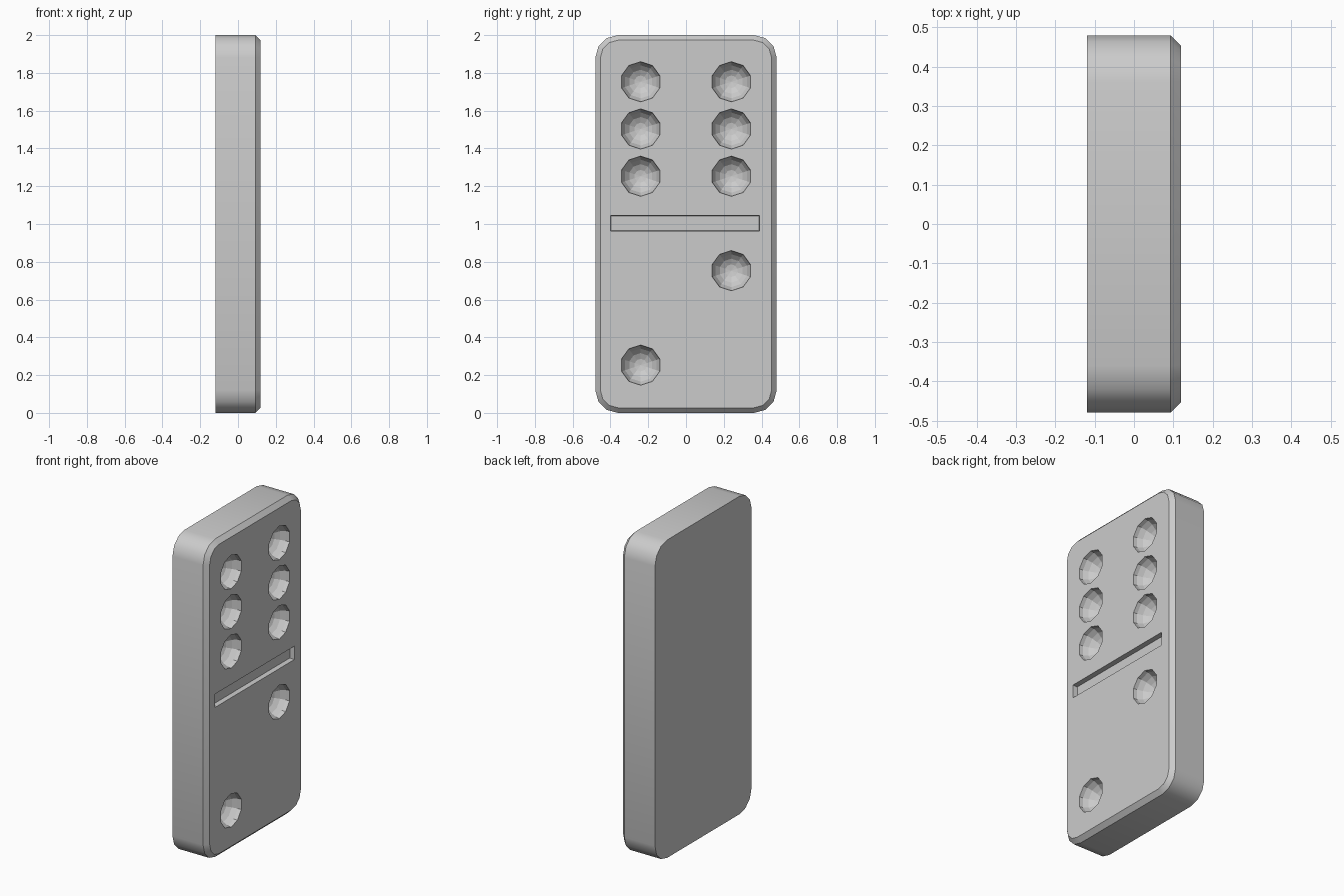
import bpy, bmesh, math
from mathutils import Matrix

if "Cube" in bpy.data.objects:
    bpy.data.objects.remove(bpy.data.objects["Cube"])

HALF_W, HEIGHT, FACE_X = 0.48, 2.0, 0.12
RADIUS, CHAMFER = 0.12, 0.027


def rounded_loop(bm, x, inset):
    """Rounded rectangle in the YZ plane, three segments per corner."""
    r = RADIUS - inset
    cy, cz = HALF_W - RADIUS, HEIGHT / 2 - RADIUS
    verts = []
    for q, (sy, sz) in enumerate([(1, 1), (-1, 1), (-1, -1), (1, -1)]):
        for i in range(4):
            a = math.radians(90 * q + 30 * i)
            verts.append(bm.verts.new((x, sy * cy + r * math.cos(a),
                                       HEIGHT / 2 + sz * cz + r * math.sin(a))))
    return verts


def finish(bm, name):
    bmesh.ops.recalc_face_normals(bm, faces=bm.faces)
    mesh = bpy.data.meshes.new(name)
    bm.to_mesh(mesh)
    bm.free()
    obj = bpy.data.objects.new(name, mesh)
    bpy.context.collection.objects.link(obj)
    return obj


# Tile body: straight wall, chamfered front rim, flat back
bm = bmesh.new()
loops = [rounded_loop(bm, -FACE_X, 0),
         rounded_loop(bm, FACE_X - CHAMFER, 0),
         rounded_loop(bm, FACE_X, CHAMFER)]
for a, b in zip(loops, loops[1:]):
    for i in range(len(a)):
        j = (i + 1) % len(a)
        bm.faces.new((a[i], a[j], b[j], b[i]))
bm.faces.new(loops[0])
bm.faces.new(loops[-1])
tile = finish(bm, "domino_tile")
bpy.context.view_layer.objects.active = tile
tile.select_set(True)
bpy.ops.object.shade_smooth_by_angle(angle=math.radians(32))

# Cutter: faceted pips for six over two
bm = bmesh.new()
pips = [(s * 0.24, z) for s in (-1, 1) for z in (1.25, 1.5, 1.75)]
pips += [(0.24, 0.75), (-0.24, 0.25)]
for y, z in pips:
    place = (Matrix.Translation((FACE_X + 0.01, y, z + 0.003))
             @ Matrix.Rotation(math.pi / 2, 4, 'X')
             @ Matrix.Rotation(math.pi / 2, 4, 'Y'))
    # pole along x, corner of the decagon along y
    place = (Matrix.Translation((FACE_X + 0.01, y, z + 0.003))
             @ Matrix(((0, 0, 1, 0), (1, 0, 0, 0), (0, 1, 0, 0), (0, 0, 0, 1))))
    bmesh.ops.create_uvsphere(bm, u_segments=10, v_segments=10,
                              radius=0.108, matrix=place)

# Cutter: shallow dividing groove with slightly tapered walls
groove = bmesh.ops.create_cube(bm, size=1)["verts"]
for v in groove:
    taper = 0.006 if v.co.x < 0 else 0
    v.co = (FACE_X + (0.03 if v.co.x > 0 else -0.03),
            -0.005 + math.copysign(0.397 - taper, v.co.y),
            1.004 + math.copysign(0.045 - taper, v.co.z))
cutter = finish(bm, "pip_cutter")
cutter.hide_render = True

# Carve the face and drop the cutter
mod = tile.modifiers.new("carve", 'BOOLEAN')
mod.operation = 'DIFFERENCE'
mod.solver = 'EXACT'
mod.object = cutter
bpy.ops.object.modifier_apply(modifier=mod.name)
bpy.data.objects.remove(cutter)
